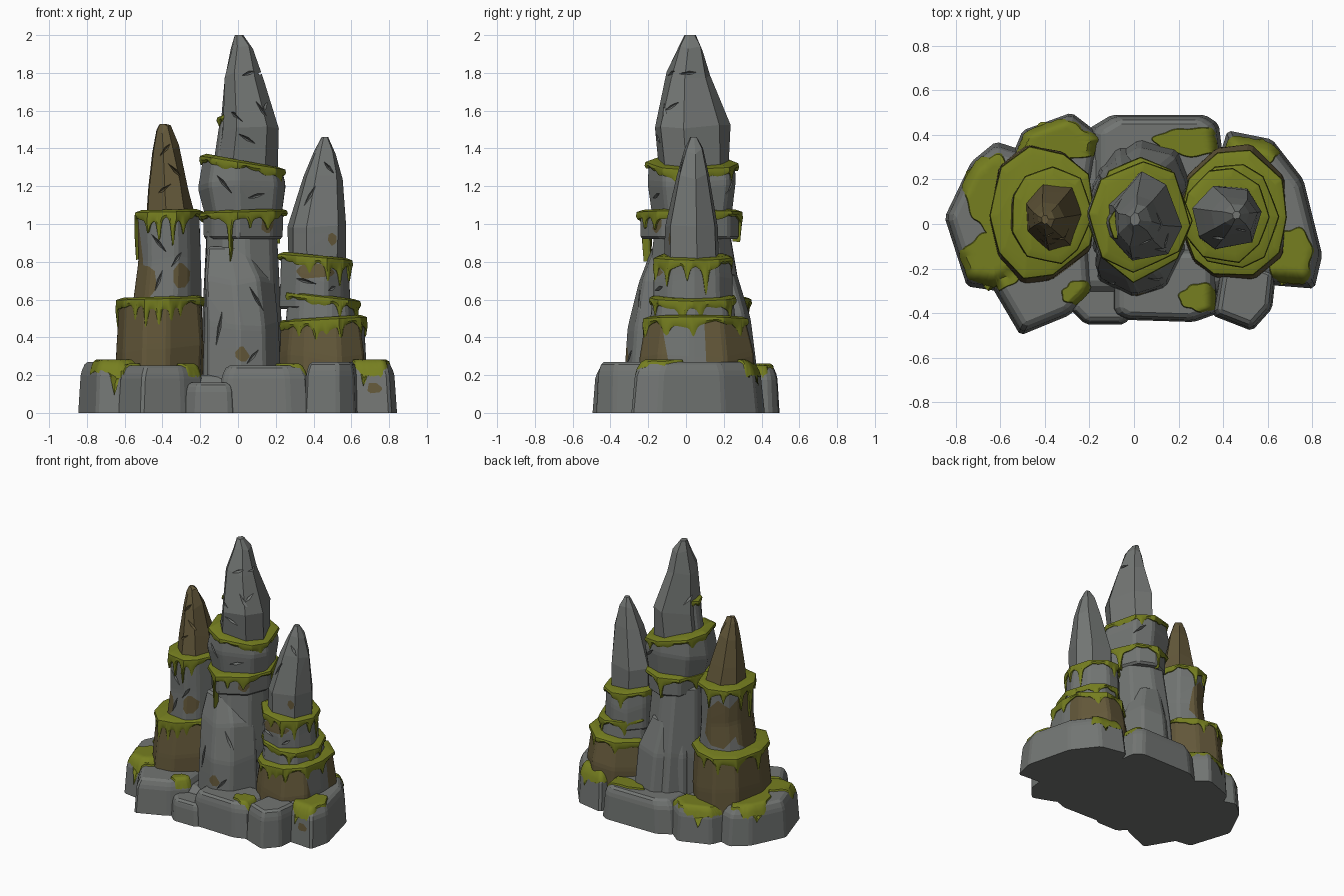
import bpy, bmesh, math, random
from mathutils import Vector
from mathutils.bvhtree import BVHTree

if "Cube" in bpy.data.objects:
    bpy.data.objects.remove(bpy.data.objects["Cube"])


def material(name, rgb):
    m = bpy.data.materials.new(name)
    m.diffuse_color = (*rgb, 1)
    m.use_nodes = True
    m.node_tree.nodes["Principled BSDF"].inputs["Base Color"].default_value = m.diffuse_color
    return m


GREY = material("grey_stone", (0.168, 0.178, 0.171))
BROWN = material("brown_stone", (0.125, 0.097, 0.042))
GREEN = material("green_moss", (0.18, 0.21, 0.014))
Z = Vector((0, 0, 1))


def make(name, bm, mats):
    bmesh.ops.recalc_face_normals(bm, faces=bm.faces[:])
    me = bpy.data.meshes.new(name)
    bm.to_mesh(me)
    bm.free()
    for m in mats:
        me.materials.append(m)
    ob = bpy.data.objects.new(name, me)
    bpy.context.collection.objects.link(ob)
    return ob


def loft(bm, rings):
    """Skin a stack of closed rings and cap both ends."""
    vs = [[bm.verts.new(p) for p in r] for r in rings]
    n = len(vs[0])
    for a, b in zip(vs, vs[1:]):
        for i in range(n):
            bm.faces.new((a[i], a[(i + 1) % n], b[(i + 1) % n], b[i]))
    bm.faces.new(vs[0][::-1])
    bm.faces.new(vs[-1])


def outline(n, seed):
    """Irregular unit polygon, shared by a rock tier and its moss."""
    rnd = random.Random(seed)
    pts = []
    for i in range(n):
        a = math.tau * (i + rnd.uniform(-.22, .22)) / n
        k = rnd.uniform(.99, 1.1)
        pts.append((math.cos(a) * k, math.sin(a) * k))
    return pts


def rock(name, n, seed, levels, mat=GREY, tilt=0, bev=.014):
    """Faceted rock from levels (z, cx, cy, rx, ry)."""
    poly, rnd, rings = outline(n, seed), random.Random(seed + 50), []
    for li, (z, cx, cy, rx, ry) in enumerate(levels):
        mid = 0 < li < len(levels) - 1
        ring = []
        for x, y in poly:
            j = 1 + (rnd.uniform(-.05, .05) if mid else 0)
            t = tilt * x * rx if li == len(levels) - 1 else 0
            dz = rnd.uniform(-.025, .025) if mid else 0
            ring.append((cx + x * rx * j, cy + y * ry * j, z + t + dz))
        rings.append(ring)
    bm = bmesh.new()
    loft(bm, rings)
    if bev:
        bmesh.ops.bevel(bm, geom=bm.edges[:], offset=bev, segments=1, profile=.5,
                        affect='EDGES', clamp_overlap=True)
    return make(name, bm, [mat, BROWN if mat is GREY else GREY])


def boulder(name, poly, h):
    """Low base boulder from a plan outline."""
    cx = sum(p[0] for p in poly) / len(poly)
    cy = sum(p[1] for p in poly) / len(poly)
    bm = bmesh.new()
    loft(bm, [[(cx + (x - cx) * s, cy + (y - cy) * s, z) for x, y in poly]
              for z, s in ((0, 1), (h * .78, .94), (h, .82))])
    bmesh.ops.bevel(bm, geom=[e for e in bm.edges if max(v.co.z for v in e.verts) > .05],
                    offset=.014, segments=1, profile=.5, affect='EDGES', clamp_overlap=True)
    return make(name, bm, [GREY, BROWN])


def moss_ring(name, n, seed, level, tilt, drips):
    """Moss cap over a ledge; drips are (angle in degrees, length), -90 is the front."""
    z, cx, cy, rx, ry = level
    poly, rnd, m = outline(n, seed), random.Random(seed + 9), 24
    ph = rnd.uniform(0, 6)
    rings = [[], [], [], [], []]
    for i in range(n):
        (x0, y0), (x1, y1) = poly[i], poly[(i + 1) % n]
        for k in range(m):
            t = k / m
            x, y = x0 + (x1 - x0) * t, y0 + (y1 - y0) * t
            a, r = math.atan2(y, x), math.hypot(x * rx, y * ry)
            d = .024 + .01 * math.sin(5 * a + ph) + .01 * abs(math.sin(8 * a + ph))
            for ang, ln in drips:
                s = (a - math.radians(ang) + math.pi) % math.tau - math.pi
                s *= r
                d += ln * math.exp(-(s / .012) ** 2) + .022 * math.exp(-(s / .035) ** 2)
            zt = z + tilt * x * rx
            for ring, (o, dz) in zip(rings, ((-.03, -d + .005), (.01, -d), (.018, -d * .5),
                                             (.014, .004), (-.02, .016))):
                f = 1 + o / r
                ring.append((cx + x * rx * f, cy + y * ry * f, zt + dz))
    bm = bmesh.new()
    loft(bm, rings)
    moss.append(make(name, bm, [GREEN]))


def tier(name, n, seed, levels, mat=GREY, tilt=0, drips=()):
    ob = rock(name, n, seed, levels, mat, tilt)
    moss_ring(name + "_moss", n, seed, levels[-1], tilt, drips)
    return ob


def tree(ob):
    bm = bmesh.new()
    bm.from_mesh(ob.data)
    t = BVHTree.FromBMesh(bm)
    bm.free()
    return t


def stain(ob, c, w, h, deg, seed=0):
    """Cut a patch into the faces looking towards deg and give it the second colour."""
    rnd, c = random.Random(seed), Vector(c)
    d = Vector((math.cos(math.radians(deg)), math.sin(math.radians(deg)), 0))
    u = Z.cross(d)
    bm = bmesh.new()
    bm.from_mesh(ob.data)
    faces = [f for f in bm.faces if f.normal.dot(d) > .2]
    for k in range(8):
        a = math.tau * k / 8 + rnd.uniform(-.2, .2)
        no = u * math.cos(a) + Z * math.sin(a)
        p = c + no * math.hypot(w * math.cos(a), h * math.sin(a)) * rnd.uniform(.8, 1.1)
        geom = list({g for f in faces for g in (*f.verts, *f.edges)}) + faces
        res = bmesh.ops.bisect_plane(bm, geom=geom, plane_co=p, plane_no=no)
        faces = [f for f in res['geom'] if isinstance(f, bmesh.types.BMFace)
                 and (f.calc_center_median() - p).dot(no) < 0]
    for f in faces:
        f.material_index = 1
    bm.to_mesh(ob.data)
    bm.free()


def cracks(ob, specs):
    """Thin wedge cuts: (target point, facing degrees, slope degrees, length)."""
    t = tree(ob)
    for c, deg, slope, ln in specs:
        d = Vector((math.cos(math.radians(deg)), math.sin(math.radians(deg)), 0))
        hit = t.ray_cast(Vector(c) + d * 2, -d)[0]
        if hit is None:
            continue
        s, bm = math.radians(slope), bmesh.new()
        u = Z.cross(d) * math.cos(s) + Z * math.sin(s)
        w = d.cross(u)
        vs = [bm.verts.new(hit + o) for o in (u * ln / 2, w * .01, -u * ln / 2, -w * .01,
                                              d * .04, -d * .03)]
        for i in range(4):
            bm.faces.new((vs[i], vs[(i + 1) % 4], vs[4]))
            bm.faces.new((vs[(i + 1) % 4], vs[i], vs[5]))
        cut = make(ob.name + "_crack_cutter", bm, [])
        cut.hide_render = True
        mod = ob.modifiers.new("crack", 'BOOLEAN')
        mod.object, mod.operation, mod.solver = cut, 'DIFFERENCE', 'EXACT'
        me = bpy.data.meshes.new_from_object(ob.evaluated_get(bpy.context.evaluated_depsgraph_get()))
        ob.modifiers.clear()
        if len(me.polygons) > len(ob.data.polygons):  # keep only clean cuts
            ob.data = me
        bpy.data.objects.remove(cut)


moss = []
# base boulders around a hidden core
boulder("base_core", [(-.6, -.2), (-.3, -.33), (.4, -.33), (.62, -.2), (.62, .25), (.3, .36), (-.4, .36), (-.6, .2)], .2)
base = [
    boulder("base_left", [(-.85, .03), (-.75, -.28), (-.62, -.3), (-.45, -.2), (-.4, .3), (-.62, .37), (-.73, .28)], .27),
    boulder("base_front_left", [(-.64, -.28), (-.51, -.5), (-.29, -.41), (-.18, -.3), (-.2, 0), (-.55, 0)], .25),
    boulder("base_front_small", [(-.29, -.38), (-.22, -.45), (-.04, -.45), (.01, -.38), (-.02, -.2), (-.26, -.2)], .16),
    boulder("base_front_middle", [(-.1, -.4), (-.05, -.43), (.27, -.44), (.38, -.4), (.38, -.1), (-.1, -.1)], .25),
    boulder("base_front_right", [(.35, -.41), (.53, -.48), (.62, -.38), (.64, -.2), (.4, -.1)], .27),
    boulder("base_right", [(.56, -.27), (.81, -.29), (.845, -.14), (.76, .2), (.62, .38), (.42, .42), (.35, .2), (.45, -.2)], .27),
    boulder("base_back", [(.4, .3), (.38, .45), (.32, .49), (-.1, .49), (-.2, .43), (-.2, .1), (.3, .1)], .24),
    boulder("base_back_left", [(-.15, .4), (-.28, .5), (-.5, .42), (-.55, .3), (-.4, .1), (-.2, .1)], .25)]
stain(base[5], (.72, -.28, .13), .04, .03, -90, 1)

# middle tower
rock("middle_column", 9, 3, [(.05, .01, .04, .22, .32), (.5, .01, .04, .21, .26), (.97, .01, .03, .19, .2)])
front = rock("middle_front_boulder", 7, 5, [(.05, .015, -.12, .21, .22), (.45, .015, -.11, .2, .2),
             (.7, -.01, -.09, .19, .17), (.88, -.05, -.08, .13, .1)])
rock("middle_back_boulder", 7, 8, [(.05, .04, .2, .21, .2), (.5, .03, .19, .19, .16), (.74, .01, .17, .12, .1)])
stain(front, (.02, -.3, .31), .035, .04, -90, 2)
cracks(front, [((.1, 0, .6), -90, -60, .2), ((-.1, 0, .45), -90, 80, .22), ((.08, 0, .3), -90, 50, .16)])
plate = tier("middle_plate", 8, 11, [(.92, .03, .02, .2, .25), (1.06, .03, .02, .205, .25)], tilt=.03,
             drips=[(-110, .2), (-80, .05), (-50, .03), (20, .12), (95, .1), (160, .05)])
stain(plate, (.21, -.2, 1), .04, .05, -40, 3)
waist = tier("middle_waist", 8, 14, [(1.02, .03, .03, .19, .21), (1.2, .025, .03, .22, .245),
             (1.32, .025, .03, .2, .23)], tilt=-.17, drips=[(-20, .05), (60, .03), (150, .03)])
cracks(waist, [((-.08, 0, 1.22), -90, -50, .2), ((.1, 0, 1.15), -90, 15, .2), ((0, 0, 1.2), 60, 40, .15)])
peak = rock("middle_peak", 7, 21, [(1.25, .035, .03, .165, .18), (1.5, .055, .015, .155, .2),
            (1.78, .025, .01, .1, .115), (1.94, .02, .02, .058, .065), (2, .005, .02, .022, .03)], bev=0)
cracks(peak, [((.06, 0, 1.8), -90, 20, .16), ((-.02, 0, 1.58), -90, -40, .2), ((.13, 0, 1.6), -90, -55, .15),
              ((0, .02, 1.8), 0, 5, .16), ((0, -.08, 1.62), 0, 30, .12), ((.05, 0, 1.45), -90, -30, .16),
              ((0, 0, 1.6), 140, 40, .16)])
tier("middle_shoulder", 6, 24, [(1.25, -.06, 0, .08, .1), (1.58, -.055, 0, .04, .06)], tilt=.5)

# left tower
low = tier("left_lower", 10, 31, [(.1, -.42, .04, .235, .31), (.35, -.415, .04, .235, .3), (.6, -.41, .05, .22, .27)],
           BROWN, .03, [(-125, .07), (-108, .13), (-92, .16), (-75, .08), (-60, .05), (180, .1), (140, .05),
                        (110, .08), (80, .05)])
mid = tier("left_middle", 9, 34, [(.52, -.385, .04, .19, .21), (.8, -.37, .04, .165, .19), (1.06, -.375, .04, .165, .195)],
           GREY, .02, [(-170, .2), (-125, .04), (-105, .1), (-80, .13), (-60, .05), (160, .1), (120, .05), (85, .08)])
for k, (p, w, h, deg) in enumerate([((-.5, -.1, .68), .08, .1, -130), ((-.29, -.2, .72), .05, .07, -80),
                                    ((-.55, .05, .82), .13, .24, 175), ((-.42, .2, .8), .1, .2, 110)]):
    stain(mid, p, w, h, deg, 20 + k)
cracks(mid, [((-.42, 0, .9), -90, -50, .16), ((-.32, 0, .82), -90, 55, .14), ((-.42, 0, .7), -90, 70, .12)])
top = rock("left_peak", 7, 37, [(1, -.355, .035, .14, .165), (1.2, -.37, .03, .11, .12), (1.4, -.385, .025, .072, .075),
           (1.5, -.395, .02, .038, .04), (1.53, -.4, .02, .015, .02)], BROWN, bev=0)
cracks(top, [((-.38, 0, 1.4), -90, 50, .12), ((-.33, 0, 1.28), -90, -45, .12), ((-.4, 0, 1.18), -90, 35, .12)])

# right tower
low = tier("right_lower", 10, 41, [(.1, .45, .04, .24, .31), (.3, .45, .04, .235, .3), (.49, .45, .04, .215, .27)],
           BROWN, .06, [(-125, .04), (-100, .08), (-85, .03), (-65, .13), (-30, .06), (0, .05), (60, .08), (110, .05)])
stain(low, (.7, .0, .36), .1, .25, 0, 5)
mid = tier("right_middle", 9, 44, [(.42, .44, .04, .205, .24), (.61, .44, .04, .185, .22)],
           GREY, -.12, [(-60, .05), (-15, .1), (10, .04), (60, .08), (120, .04)])
up = tier("right_upper", 9, 47, [(.55, .41, .04, .185, .205), (.72, .41, .04, .18, .2), (.82, .41, .04, .175, .19)],
          GREY, -.09, [(-100, .03), (-70, .1), (-45, .08), (-10, .06), (20, .12), (100, .06)])
stain(up, (.42, -.2, .75), .1, .035, -85, 6)
cracks(up, [((.35, 0, .7), -90, -15, .2), ((.5, 0, .66), -90, 30, .12)])
top = rock("right_peak", 7, 52, [(.75, .42, .03, .155, .15), (.98, .42, .03, .162, .145), (1.25, .45, .035, .108, .09),
           (1.39, .46, .04, .06, .052), (1.46, .46, .04, .018, .018)], bev=0)
stain(top, (.5, -.1, .92), .025, .035, -90, 7)
cracks(top, [((.38, 0, 1.15), -90, 60, .14), ((.48, 0, 1.3), -90, -50, .1)])

# moss draped over the base boulders, running down where it meets an edge
trees = [tree(b) for b in base]


def ground(x, y):
    return max([h[0].z for h in (t.ray_cast(Vector((x, y, 1)), -Z) for t in trees) if h[0]], default=0)


def drape(name, cx, cy, rx, ry, drips=()):
    rnd, m, rings = random.Random(name), 72, [[] for _ in range(8)]
    ph = rnd.uniform(0, 6)
    for i in range(m):
        a = math.tau * i / m
        k = 1 + .08 * math.sin(3 * a + ph) + .06 * math.sin(7 * a)
        dx, dy = rx * k * math.cos(a), ry * k * math.sin(a)
        f = 0
        while f < 1 and ground(cx + dx * (f + .04), cy + dy * (f + .04)) > .205:
            f += .04
        d = .012 + .008 * abs(math.sin(4 * a + ph))
        for ang, ln in drips:
            s = (a - math.radians(ang) + math.pi) % math.tau - math.pi
            d += ln * math.exp(-(s / .13) ** 2)
        f = max(f, .04)
        for j in range(7):
            q = f * (j + .3) / 6.3
            x, y = cx + dx * q, cy + dy * q
            rings[j].append((x, y, ground(x, y) + .012))
        x, y, z = rings[6][-1]
        o = .006 + .2 * d
        rings[7].append((x + math.cos(a) * o, y + math.sin(a) * o, z - d - .012))
    bm = bmesh.new()
    loft(bm, rings)
    moss.append(make(name, bm, [GREEN]))


drape("moss_base_left", -.63, -.16, .13, .13, [(-100, .1), (-60, .04)])
drape("moss_base_left_back", -.65, .14, .1, .17, [(150, .05)])
drape("moss_base_back_left", -.36, .37, .19, .09, [(110, .08), (60, .04)])
drape("moss_base_front_left", -.25, -.31, .07, .05)
drape("moss_base_front_right", .29, -.33, .08, .06, [(-90, .03)])
drape("moss_base_right", .7, -.15, .1, .13, [(-110, .05)])
drape("moss_base_back_right", .52, .32, .12, .07, [(60, .05)])
drape("moss_base_back", .25, .37, .15, .06, [(70, .03)])

bpy.ops.object.select_all(action='DESELECT')
for ob in moss:
    ob.select_set(True)
bpy.context.view_layer.objects.active = moss[0]
bpy.ops.object.shade_smooth_by_angle(angle=math.radians(40))
